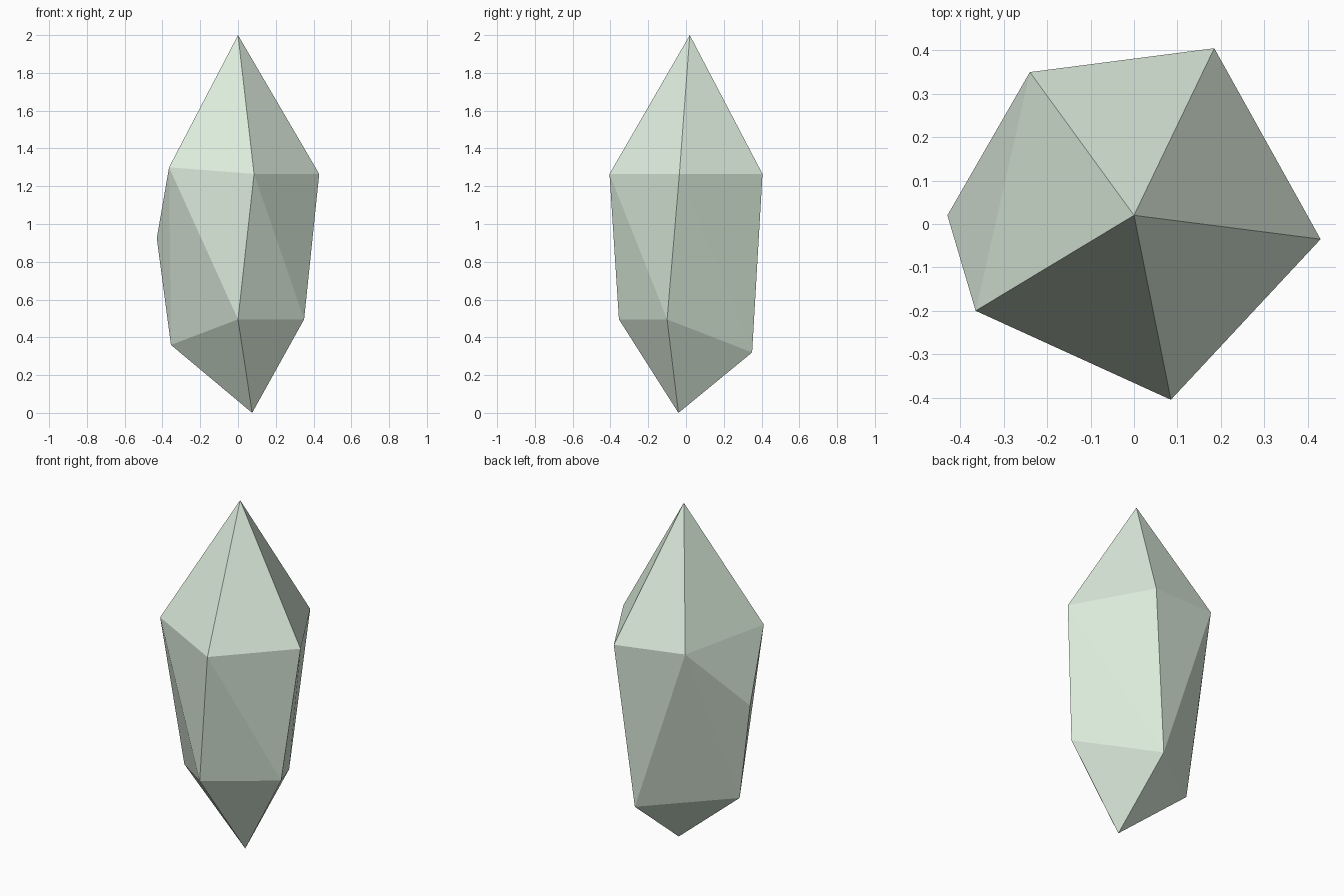
import bpy
import bmesh

if "Cube" in bpy.data.objects:
    bpy.data.objects.remove(bpy.data.objects["Cube"])

# Crystal corners: tip, five-sided shoulder, side chip, four-sided waist, foot
tip = [(0.0, 0.02, 2.0)]
shoulder = [(-0.24, 0.35, 1.30), (0.185, 0.405, 1.265), (0.43, -0.035, 1.265),
            (0.085, -0.405, 1.265), (-0.365, -0.20, 1.30)]
chip = [(-0.43, 0.02, 0.925)]
waist = [(0.0, -0.355, 0.495), (0.35, -0.10, 0.495),
         (0.087, 0.35, 0.32), (-0.355, 0.01, 0.36)]
foot = [(0.075, -0.04, 0.0)]

# Wrap flat facets around the corners
bm = bmesh.new()
for co in tip + shoulder + chip + waist + foot:
    bm.verts.new(co)
bmesh.ops.convex_hull(bm, input=bm.verts[:])
bmesh.ops.recalc_face_normals(bm, faces=bm.faces[:])

mesh = bpy.data.meshes.new("crystal")
bm.to_mesh(mesh)
bm.free()
crystal = bpy.data.objects.new("crystal", mesh)
bpy.context.collection.objects.link(crystal)

# Pale green tint
mat = bpy.data.materials.new("pale_green")
mat.diffuse_color = (0.73, 0.85, 0.73, 1.0)
mat.use_nodes = True
mat.node_tree.nodes["Principled BSDF"].inputs["Base Color"].default_value = mat.diffuse_color
mesh.materials.append(mat)
